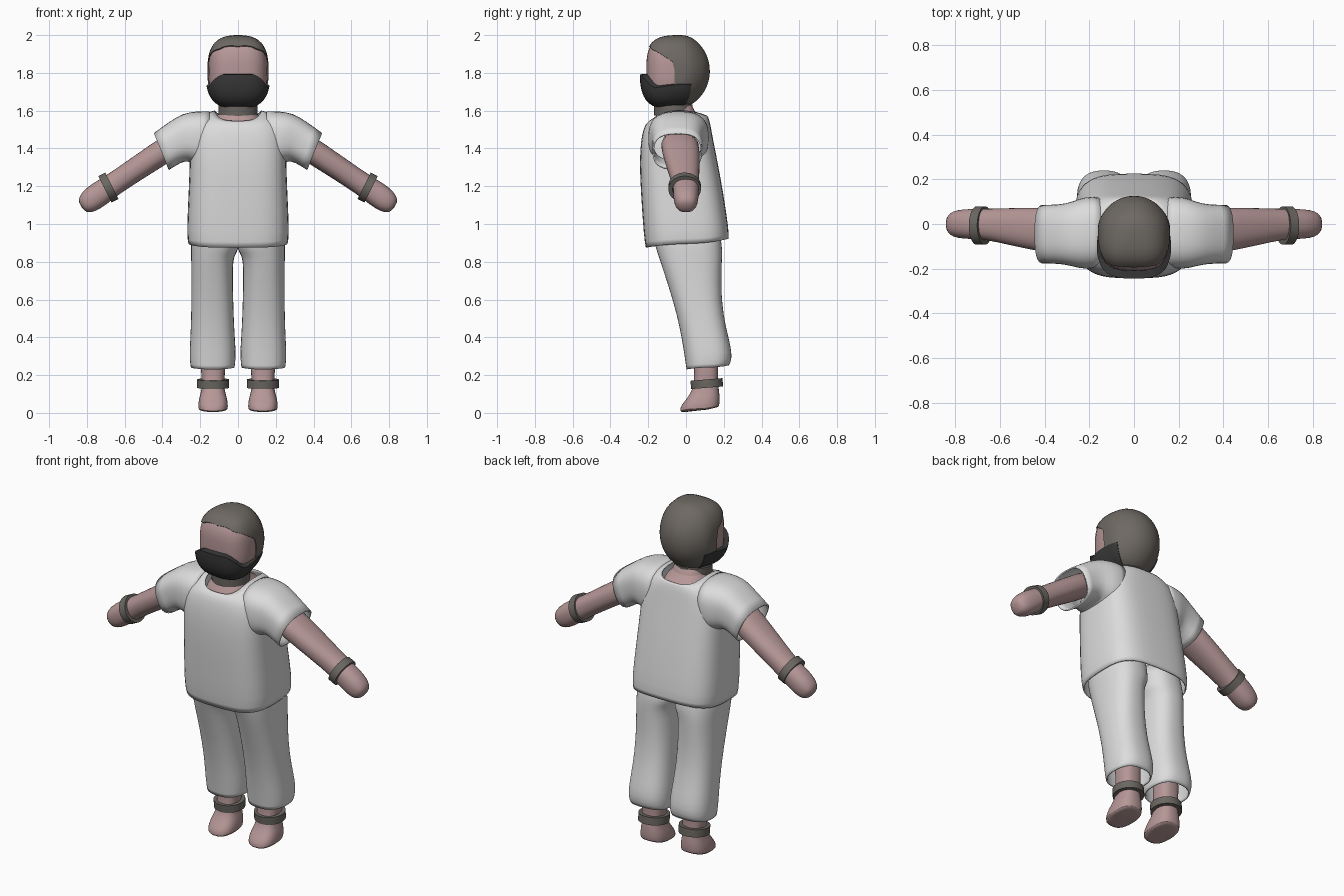
import bpy, bmesh, math
from mathutils import Vector

if "Cube" in bpy.data.objects:
    bpy.data.objects.remove(bpy.data.objects["Cube"])


def material(name, rgb):
    m = bpy.data.materials.new(name)
    m.diffuse_color = (*rgb, 1)
    m.use_nodes = True
    m.node_tree.nodes["Principled BSDF"].inputs["Base Color"].default_value = m.diffuse_color
    return m


CLOTH = material("white cloth", (0.72, 0.72, 0.72))
SKIN = material("skin", (0.47, 0.31, 0.31))
HAIR = material("grey brown hair", (0.155, 0.14, 0.125))
BEARD = material("dark beard", (0.04, 0.04, 0.04))
METAL = material("dull metal", (0.145, 0.135, 0.12))


def spow(v, p):
    return math.copysign(abs(v) ** (2 / p), v)


def finish(name, bm, mat, mirror=False, subsurf=0, thick=0.0, angle=40):
    """Turn a bmesh into a shaded object with its modifiers."""
    bmesh.ops.remove_doubles(bm, verts=bm.verts, dist=1e-5)
    bmesh.ops.recalc_face_normals(bm, faces=bm.faces)
    me = bpy.data.meshes.new(name)
    bm.to_mesh(me)
    bm.free()
    me.materials.append(mat)
    ob = bpy.data.objects.new(name, me)
    bpy.context.collection.objects.link(ob)
    bpy.ops.object.select_all(action='DESELECT')
    ob.select_set(True)
    bpy.context.view_layer.objects.active = ob
    bpy.ops.object.shade_smooth_by_angle(angle=math.radians(angle))
    if subsurf:
        s = ob.modifiers.new("Smooth", 'SUBSURF')
        s.levels = s.render_levels = subsurf
    if thick:
        s = ob.modifiers.new("Thickness", 'SOLIDIFY')
        s.thickness, s.offset = thick, -1
    if mirror:
        ob.modifiers.new("Mirror", 'MIRROR').use_clip = False
    return ob


def grid(bm, rows, closed=True):
    """Bridge rows of points with quads."""
    vs = [[bm.verts.new(p) for p in r] for r in rows]
    n = len(rows[0])
    for a, b in zip(vs, vs[1:]):
        for i in range(n if closed else n - 1):
            j = (i + 1) % n
            bm.faces.new((a[i], a[j], b[j], b[i]))
    return vs


def loft(name, rows, mat, caps=(False, False), **kw):
    bm = bmesh.new()
    vs = grid(bm, rows)
    for flag, ring in zip(caps, (vs[0], vs[-1])):
        if flag:
            bm.faces.new(ring)
    return finish(name, bm, mat, **kw)


def oval(c, u, v, p=2.0, n=24):
    c, u, v = Vector(c), Vector(u), Vector(v)
    return [c + u * spow(math.cos(t), p) + v * spow(math.sin(t), p)
            for t in (2 * math.pi * (i + 0.5) / n for i in range(n))]


def level(zs, zf, zb, x0, x1, yf, yb, p=2.5):
    """Horizontal ring with its own side, front and back heights."""
    ring = oval(((x0 + x1) / 2, (yf + yb) / 2, zs), ((x1 - x0) / 2, 0, 0), (0, (yb - yf) / 2, 0), p)
    for q in ring:
        s = (q.y - (yf + yb) / 2) / ((yb - yf) / 2)
        q.z += ((zb if s > 0 else zf) - zs) * s * s
    return ring


# Shirt body, hem to neck opening
body = [(.895, .874, .922, .264, -.214, .226), (.94, .925, .96, .274, -.224, .23),
        (1.18, 1.18, 1.18, .262, -.241, .196), (1.33, 1.33, 1.33, .257, -.247, .168),
        (1.44, 1.44, 1.44, .255, -.24, .146), (1.53, 1.50, 1.51, .235, -.227, .133),
        (1.588, 1.53, 1.55, .19, -.214, .125), (1.605, 1.545, 1.572, .125, -.195, .115)]
loft("shirt_body", [level(a, b, c, -w, w, f, k, 3.3) for a, b, c, w, f, k in body],
     CLOTH, subsurf=1, thick=.008)

# Sleeves: top x, top z, bottom x, bottom z, front y, back y
sleeve = [(.15, 1.598, .16, 1.32, -.195, .12), (.215, 1.598, .225, 1.31, -.205, .125),
          (.29, 1.588, .262, 1.335, -.19, .1), (.36, 1.545, .305, 1.325, -.178, .087),
          (.446, 1.482, .365, 1.285, -.178, .087)]
loft("sleeve", [oval(((a + c) / 2, (f + k) / 2, (b + d) / 2), ((a - c) / 2, 0, (b - d) / 2),
                     (0, (k - f) / 2, 0), 2.7) for a, b, c, d, f, k in sleeve],
     CLOTH, mirror=True, subsurf=1, thick=.008)

# Trouser legs: z, front and back heights, inner x, outer x, front y, back y
leg = [(1.0, 1.0, 1.0, -.005, .235, -.18, .17), (.9, .9, .9, -.005, .25, -.168, .19),
       (.865, .865, .865, -.004, .25, -.158, .192), (.83, .83, .83, .02, .249, -.146, .192),
       (.78, .78, .78, .028, .248, -.13, .19), (.6, .6, .6, .025, .247, -.07, .186),
       (.45, .45, .45, .02, .25, -.033, .212), (.35, .345, .355, .012, .256, -.015, .238),
       (.275, .27, .285, .012, .257, -.004, .245), (.24, .23, .252, .018, .25, .002, .228)]
loft("trouser_leg", [level(*r) for r in leg], CLOTH, mirror=True, subsurf=1, thick=.008)

# Chest and neck
chest = [(1.40, 1.40, 1.40, -.19, .19, -.2, .1), (1.53, 1.51, 1.53, -.135, .135, -.196, .112),
         (1.575, 1.548, 1.565, -.118, .118, -.178, .1), (1.59, 1.58, 1.585, -.09, .09, -.15, .04),
         (1.67, 1.67, 1.67, -.085, .085, -.14, .03)]
loft("chest_and_neck", [level(*r) for r in chest], SKIN, caps=(True, True), subsurf=1)

# Arms with mitten hands: x, z, half height, half depth, centre y
arm = [(.28, 1.463, .07, .105, -.04), (.41, 1.376, .067, .1, -.026), (.55, 1.284, .063, .084, -.012),
       (.67, 1.203, .06, .068, 0), (.735, 1.158, .068, .068, 0), (.785, 1.122, .064, .064, 0),
       (.815, 1.1, .05, .052, 0), (.829, 1.09, .026, .03, 0)]
ang = math.radians(-34)
loft("arm", [oval((x, y, z), (-math.sin(ang) * h, 0, math.cos(ang) * h), (0, d, 0), 2.3)
             for x, z, h, d, y in arm], SKIN, caps=(True, True), mirror=True, subsurf=1)

# Shins and feet
foot = [(.4, .4, .4, .065, .2, .03, .18), (.2, .2, .2, .068, .196, .048, .168),
        (.13, .12, .135, .075, .189, .035, .172), (.09, .07, .1, .06, .204, .0, .178),
        (.05, .035, .06, .053, .211, -.03, .179), (.02, .007, .035, .053, .211, -.033, .176),
        (.012, .0, .028, .062, .202, -.022, .167)]
loft("foot", [level(*r) for r in foot], SKIN, caps=(True, True), mirror=True, subsurf=1)


def band(name, c, u, v, height, wall, mirror):
    """Flat-walled ring around the axis u x v."""
    c, u, v = Vector(c), Vector(u), Vector(v)
    h = u.cross(v).normalized() * height / 2
    k = 1 - wall / u.length
    rows = [oval(c + h * s, u * f, v * f, 2.0, 32)
            for s, f in ((-1, k), (-1, 1), (1, 1), (1, k), (-1, k))]
    loft(name, rows, METAL, mirror=mirror)


band("collar", (0, -.067, 1.604), (.105, 0, 0), (0, .103, .004), .05, .02, False)
band("anklet", (.132, .11, .155), (.085, 0, 0), (0, .085, .007), .044, .022, True)
band("bracelet", (.686, -.007, 1.193), (.035, 0, .07), (0, .086, 0), .042, .02, True)


# Head: rounded ball, boxier towards the face
CENTRE = Vector((0, -.04, 1.81))


def head_point(d, scale=1.0):
    t = min(1, max(0, .5 - d.y * .7))
    p = 2.0 + 1.1 * t * t * (3 - 2 * t)
    ry = .175 if d.y < 0 else .166
    r = (abs(d.x / .162) ** p + abs(d.y / ry) ** p + abs(d.z / .19) ** p) ** (-1 / p)
    return CENTRE + d * r * scale


def lerp(table, x):
    for (a, u), (b, v) in zip(table, table[1:]):
        if x <= b:
            return u + (v - u) * max(0, x - a) / (b - a)
    return table[-1][1]


bm = bmesh.new()
bmesh.ops.create_uvsphere(bm, u_segments=40, v_segments=24, radius=1)
for vert in bm.verts:
    vert.co = head_point(vert.co.normalized(), .972)
finish("head", bm, SKIN)

# Hair cap, spread from the back of the head to the hairline
HAIRLINE = [(-90, 84), (-40, 90), (-25, 97), (0, 97), (18, 101), (25, 112), (35, 122), (48, 133), (90, 140)]
rows = []
N = 64
for k in range(22):
    row = []
    for i in range(N):
        a = 2 * math.pi * i / N
        th = math.radians(lerp(HAIRLINE, math.degrees(math.asin(math.sin(a))))) * min(k, 20) / 20
        d = Vector((math.sin(th) * math.cos(a), math.cos(th), math.sin(th) * math.sin(a)))
        row.append(head_point(d, .94 if k == 21 else 1.0))
    rows.append(row)
loft("hair", rows, HAIR)

# Beard wrapping the jaw from ear to ear
BEARD_TOP = [(0, -5), (25, -5), (38, -13), (50, -24), (116, -24)]
columns = [-116] + [-116 + 5.8 * i for i in range(41)] + [116]
rows = []
for k in range(16):
    row = []
    for i, u in enumerate(columns):
        e = math.radians(-90 + (lerp(BEARD_TOP, abs(u)) + 90) * min(k, 14) / 14)
        a = math.radians(u)
        d = Vector((math.sin(a) * math.cos(e), -math.cos(a) * math.cos(e), math.sin(e)))
        rim = k == 15 or i in (0, len(columns) - 1)
        bulge = 1.02 + .15 * max(0, math.cos(a)) * math.cos(e)
        row.append(head_point(d, .94 if rim else bulge))
    rows.append(row)
bm = bmesh.new()
grid(bm, rows, closed=False)
finish("beard", bm, BEARD)
